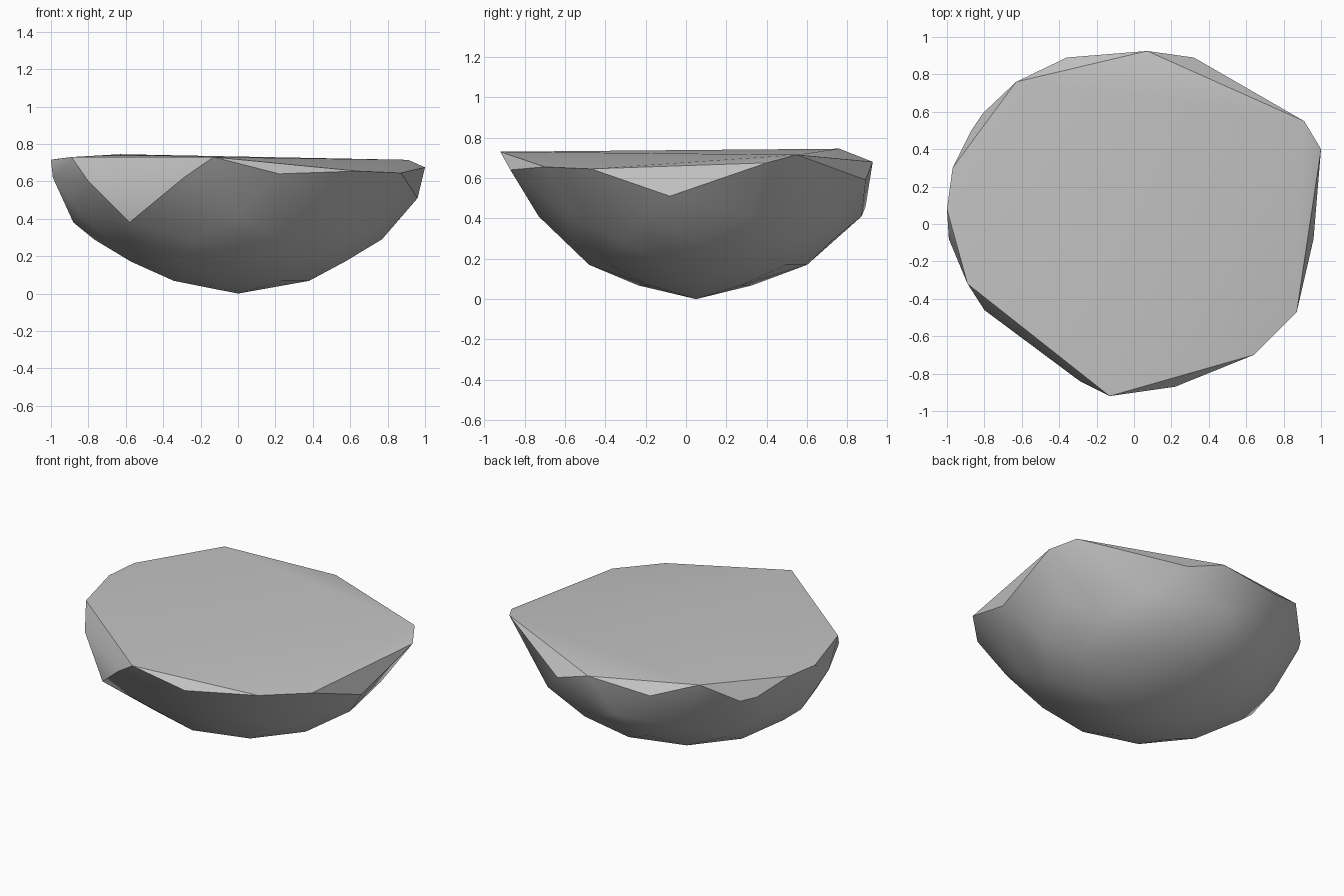
import bpy
import bmesh
from math import cos, sin, radians
from mathutils import Vector

default_cube = bpy.data.objects.get("Cube")
if default_cube:
    bpy.data.objects.remove(default_cube, do_unlink=True)


def flat_material(name, colour):
    material = bpy.data.materials.new(name)
    material.use_nodes = True
    material.diffuse_color = colour
    shader = material.node_tree.nodes["Principled BSDF"]
    shader.inputs["Base Color"].default_value = colour
    shader.inputs["Roughness"].default_value = 0.9
    return material


def ring(count, width, depth, height, turn, shift):
    """Points on an oval around the bowl, offset towards the back."""
    angles = [radians(turn + 360 * step / count) for step in range(count)]
    return [Vector((width * cos(a), depth * sin(a) + shift, height)) for a in angles]


def hull_object(name, points, material):
    mesh = bpy.data.meshes.new(name)
    bm = bmesh.new()
    for point in points:
        bm.verts.new(point)
    result = bmesh.ops.convex_hull(bm, input=bm.verts[:])
    unused = {v for v in result["geom_interior"] + result["geom_unused"]
              if isinstance(v, bmesh.types.BMVert)}
    bmesh.ops.delete(bm, geom=list(unused), context="VERTS")
    bmesh.ops.recalc_face_normals(bm, faces=bm.faces[:])
    bm.to_mesh(mesh)
    bm.free()
    mesh.materials.append(material)
    obj = bpy.data.objects.new(name, mesh)
    bpy.context.collection.objects.link(obj)
    return obj


# Corners of the broad, nearly level top
top_corners = [
    (-.13, -.92, .73), (.64, -.70, .655), (.87, -.47, .645), (1, .40, .675),
    (.91, .55, .715), (.07, .925, .68), (-.36, .89, .65), (-.63, .76, .745),
    (-.97, .30, .72), (-1, .08, .715), (-.89, -.32, .73),
]

# Lower corners that give the chipped facets around the rim
chip_corners = [
    (.22, -.87, .64), (.96, -.08, .51), (.32, .89, .59), (-.87, .50, .63),
    (-.81, .59, .62), (-.99, -.08, .62), (-.80, -.46, .60), (-.29, -.84, .62),
    (-.58, -.59, .38), (-.10, .89, .46), (-.88, .05, .38),
]

# Rounded underside, flatter towards the front, down to the lowest point
underside = (
    ring(10, .87, .80, .41, 18, .07)
    + ring(10, .77, .68, .29, 0, .075)
    + ring(10, .60, .54, .17, 18, .06)
    + ring(7, .38, .29, .068, 0, .045)
    + [Vector((0, .05, 0))]
)

stone = flat_material("stone grey", (.55, .55, .55, 1))
boulder = hull_object("half_boulder", top_corners + chip_corners + underside, stone)

# Soft shading on the underside with crisp chipped edges
bpy.ops.object.select_all(action="DESELECT")
boulder.select_set(True)
bpy.context.view_layer.objects.active = boulder
bpy.ops.object.shade_smooth_by_angle(angle=radians(32))
